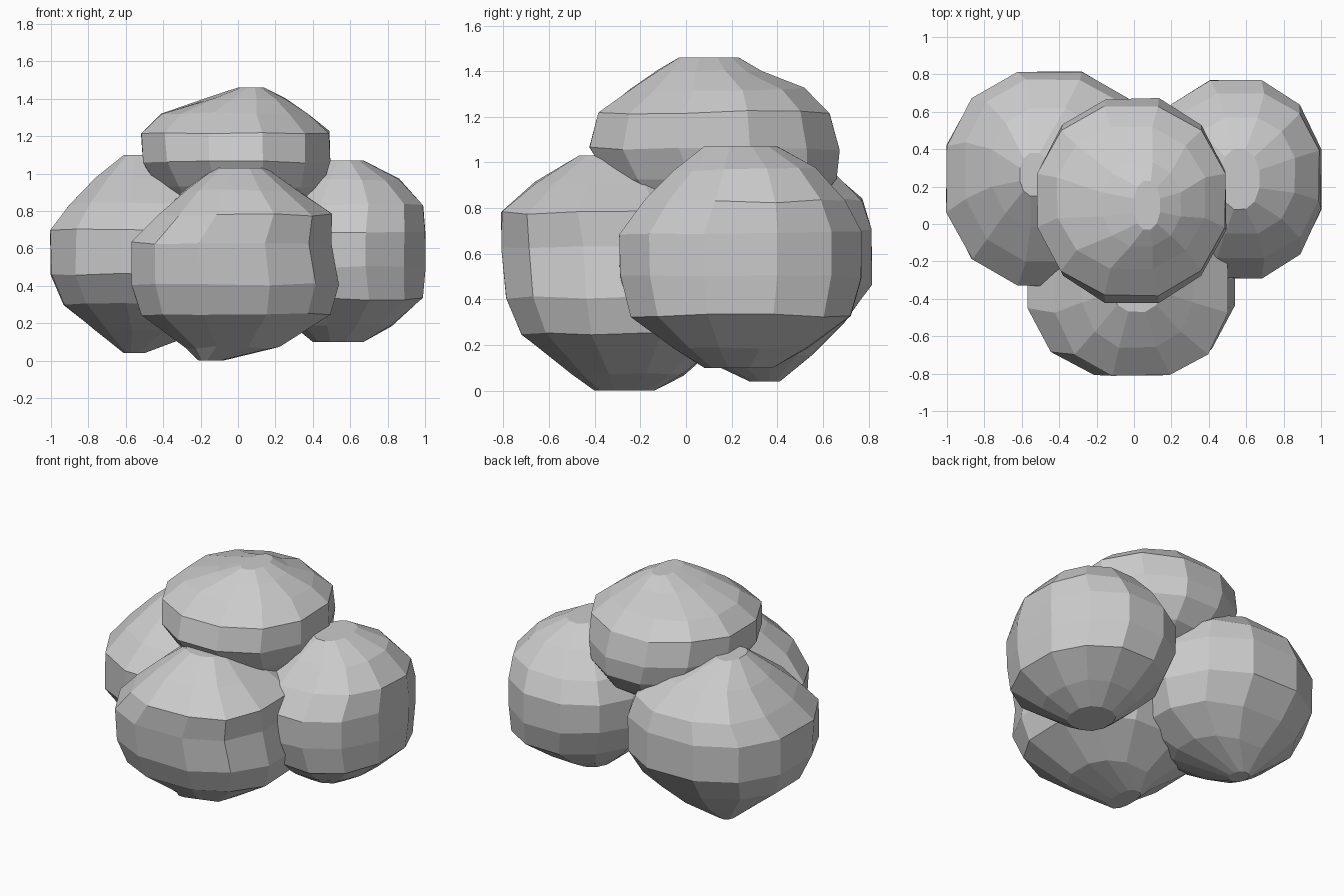
import bpy, bmesh, math, random

random.seed(4)
SIDES = 12


def boulder(name, fullness, rings, jitter=0.008):
    """Loft a faceted stone; each ring is (z, x_min, x_max, y_min, y_max).
    fullness is the superellipse exponent: 2 is round, higher is boxier."""
    bm = bmesh.new()
    loops = []
    e = 2 / fullness
    s = 1 / math.cos(math.pi / SIDES) ** e         # flat facets reach the extents
    for i, (z, x0, x1, y0, y1) in enumerate(rings):
        cap = i in (0, len(rings) - 1)
        loop = []
        for k in range(SIDES):
            a = 2 * math.pi * (k + 0.5) / SIDES
            c, d = math.cos(a), math.sin(a)
            j = 1 + random.uniform(-jitter, jitter)
            x = (x0 + x1) / 2 + math.copysign(abs(c) ** e, c) * s * j * (x1 - x0) / 2
            y = (y0 + y1) / 2 + math.copysign(abs(d) ** e, d) * s * j * (y1 - y0) / 2
            dz = 0 if cap else random.uniform(-jitter, jitter)
            loop.append(bm.verts.new((x, y, z + dz)))
        loops.append(loop)
    for lo, hi in zip(loops, loops[1:]):
        for k in range(SIDES):
            n = (k + 1) % SIDES
            bm.faces.new((lo[k], lo[n], hi[n], hi[k]))
    bm.faces.new(loops[0][::-1])
    bm.faces.new(loops[-1])
    bmesh.ops.recalc_face_normals(bm, faces=bm.faces)
    mesh = bpy.data.meshes.new(name)
    bm.to_mesh(mesh)
    bm.free()
    ob = bpy.data.objects.new(name, mesh)
    bpy.context.collection.objects.link(ob)
    return ob


# stone resting on top of the pile
boulder("top_stone", 2.1, [
    (0.70, -0.20, 0.25, -0.10, 0.40),
    (0.80, -0.32, 0.38, -0.22, 0.56),
    (0.93, -0.43, 0.45, -0.34, 0.66),
    (1.06, -0.51, 0.49, -0.42, 0.67),
    (1.22, -0.52, 0.49, -0.38, 0.63),
    (1.32, -0.41, 0.38, -0.24, 0.52),
    (1.40, -0.17, 0.25, -0.12, 0.33),
    (1.46, 0.00, 0.14, -0.03, 0.23),
])

# right stone
boulder("right_stone", 2.2, [
    (0.10, 0.40, 0.67, 0.08, 0.38),
    (0.19, 0.29, 0.82, -0.06, 0.53),
    (0.33, 0.16, 0.99, -0.24, 0.72),
    (0.50, 0.09, 1.00, -0.29, 0.77),
    (0.69, 0.09, 1.00, -0.29, 0.77),
    (0.83, 0.15, 0.99, -0.18, 0.70),
    (0.97, 0.29, 0.86, -0.05, 0.57),
    (1.07, 0.46, 0.67, 0.08, 0.40),
])

# left stone
boulder("left_stone", 2.25, [
    (0.04, -0.61, -0.50, 0.28, 0.41),
    (0.16, -0.77, -0.18, 0.02, 0.55),
    (0.30, -0.93, 0.03, -0.20, 0.69),
    (0.46, -1.00, 0.10, -0.32, 0.81),
    (0.70, -1.00, 0.10, -0.33, 0.81),
    (0.84, -0.90, 0.03, -0.20, 0.77),
    (0.98, -0.76, -0.16, -0.02, 0.62),
    (1.10, -0.61, -0.45, 0.15, 0.38),
])

# front stone
boulder("front_stone", 2.4, [
    (0.00, -0.21, -0.08, -0.40, -0.14),
    (0.07, -0.28, 0.22, -0.50, -0.01),
    (0.25, -0.52, 0.49, -0.72, 0.20),
    (0.41, -0.57, 0.54, -0.79, 0.27),
    (0.63, -0.57, 0.50, -0.81, 0.27),
    (0.78, -0.42, 0.50, -0.81, 0.20),
    (0.91, -0.28, 0.32, -0.66, 0.06),
    (1.03, -0.12, 0.15, -0.47, -0.15),
])
